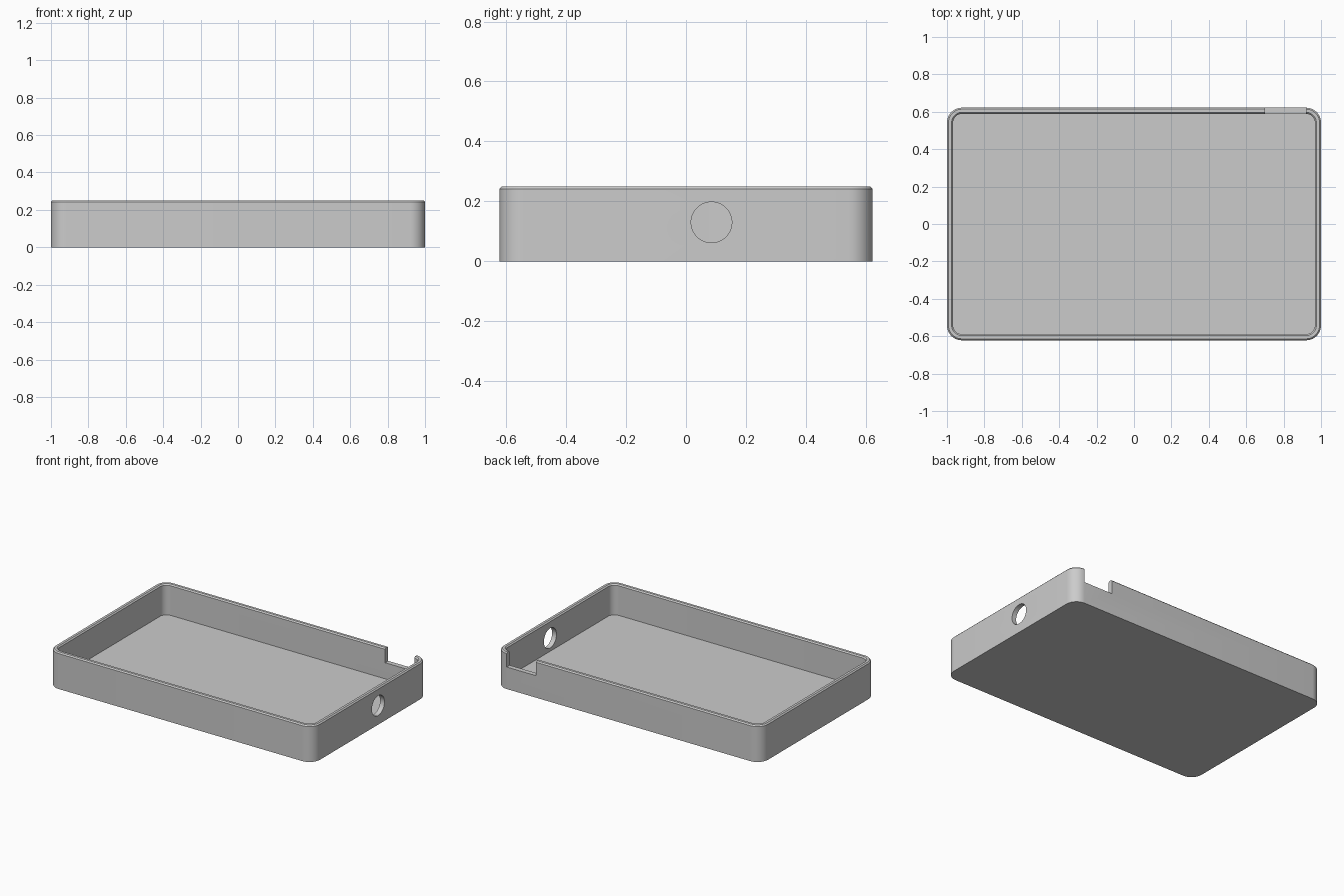
import bpy, bmesh, math

if "Cube" in bpy.data.objects:
    bpy.data.objects.remove(bpy.data.objects["Cube"])

HALF_X, HALF_Y, HEIGHT = 1.0, 0.622, 0.25
RADIUS, WALL, FLOOR, CHAMFER = 0.08, 0.033, 0.04, 0.008

grey = bpy.data.materials.new("plain grey")
grey.use_nodes = True
grey.diffuse_color = (0.6, 0.6, 0.6, 1)
grey.node_tree.nodes["Principled BSDF"].inputs["Base Color"].default_value = (0.6, 0.6, 0.6, 1)


def rounded_loop(bm, inset, z, steps=10):
    """Ring of vertices round a rounded rectangle, moved inward by inset."""
    r = RADIUS - inset
    ring = []
    for corner, (sx, sy) in enumerate([(1, 1), (-1, 1), (-1, -1), (1, -1)]):
        for i in range(steps + 1):
            a = math.pi / 2 * (corner + i / steps)
            ring.append(bm.verts.new((sx * (HALF_X - RADIUS) + r * math.cos(a),
                                      sy * (HALF_Y - RADIUS) + r * math.sin(a), z)))
    return ring


# Open tray: outer wall, chamfered rim, inner wall and floor
profile = [(0, 0), (0, HEIGHT - CHAMFER), (CHAMFER, HEIGHT),
           (WALL - CHAMFER, HEIGHT), (WALL, HEIGHT - CHAMFER), (WALL, FLOOR)]
bm = bmesh.new()
rings = [rounded_loop(bm, inset, z) for inset, z in profile]
for low, high in zip(rings, rings[1:]):
    for i in range(len(low)):
        j = (i + 1) % len(low)
        bm.faces.new((low[i], low[j], high[j], high[i]))
bm.faces.new(rings[0][::-1])
bm.faces.new(rings[-1])
bmesh.ops.recalc_face_normals(bm, faces=bm.faces)
mesh = bpy.data.meshes.new("tray")
bm.to_mesh(mesh)
bm.free()
mesh.materials.append(grey)
tray = bpy.data.objects.new("tray", mesh)
bpy.context.collection.objects.link(tray)

# Cutter for the notch in the back wall
bpy.ops.mesh.primitive_cube_add(size=1, location=(0.81, HALF_Y, 0.25))
notch = bpy.context.object
notch.name = "notch_cutter"
notch.scale = (0.22, 0.1, 0.2)

# Cutter for the round hole in the left wall
bpy.ops.mesh.primitive_cylinder_add(vertices=48, radius=0.068, depth=0.2,
                                    location=(HALF_X, 0.085, 0.13),
                                    rotation=(0, math.pi / 2, 0))
hole = bpy.context.object
hole.name = "hole_cutter"

# Cut both openings, then drop the cutters
bpy.ops.object.select_all(action="DESELECT")
tray.select_set(True)
bpy.context.view_layer.objects.active = tray
for cutter in (notch, hole):
    cutter.hide_render = True
    cutter.data.materials.append(grey)
    cut = tray.modifiers.new(cutter.name, "BOOLEAN")
    cut.operation = "DIFFERENCE"
    cut.solver = "EXACT"
    cut.object = cutter
    bpy.ops.object.modifier_apply(modifier=cut.name)
    bpy.data.objects.remove(cutter)

bpy.ops.object.shade_smooth_by_angle(angle=math.radians(30))
